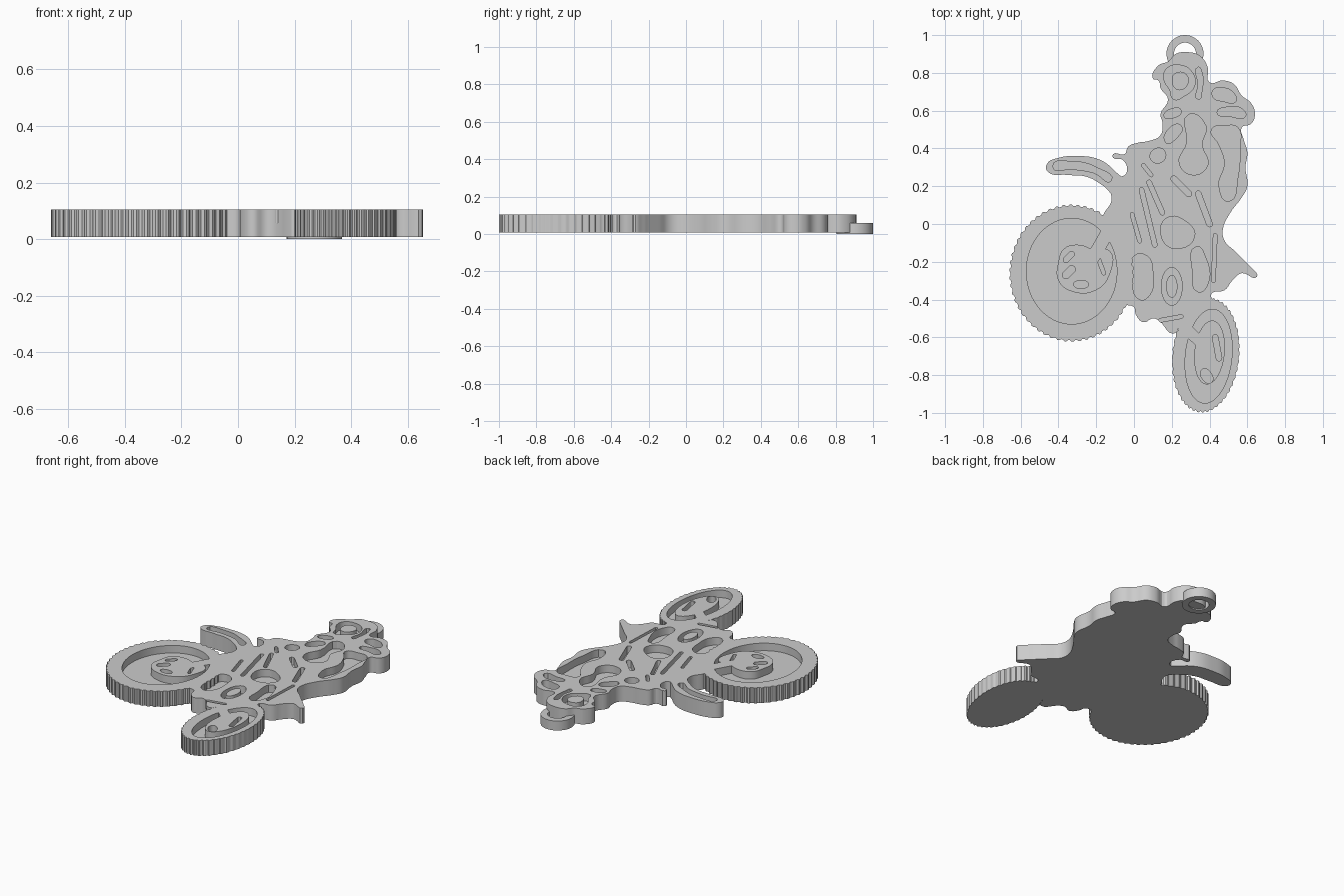
import bpy, bmesh, math

if "Cube" in bpy.data.objects:
    bpy.data.objects.remove(bpy.data.objects["Cube"], do_unlink=True)

UNIT = 0.01  # plan coordinates are written in hundredths
PLATE_BOTTOM, PLATE_TOP, RELIEF_TOP = 0.007, 0.057, 0.105

grey = bpy.data.materials.new("plain grey")
grey.use_nodes = True
grey.diffuse_color = (0.6, 0.6, 0.6, 1)
grey.node_tree.nodes["Principled BSDF"].inputs["Base Color"].default_value = grey.diffuse_color


def blob(*points):
    """Closed smooth loop through the points."""
    return ("BEZIER", points)


def ellipse(cx, cy, rx, ry, tilt=0, knobs=0, depth=0, count=48):
    """Closed ellipse, optionally with tyre knobs around the edge."""
    steps = knobs * 4 if knobs else count
    turn = math.radians(tilt)
    points = []
    for i in range(steps):
        angle = math.tau * i / steps
        grow = 1 - (depth if knobs and i % 4 < 2 else 0)
        u, v = rx * grow * math.cos(angle), ry * grow * math.sin(angle)
        points.append((cx + u * math.cos(turn) - v * math.sin(turn),
                       cy + u * math.sin(turn) + v * math.cos(turn)))
    return ("POLY", points)


def bar(x1, y1, x2, y2, width):
    """Round-ended straight strip."""
    heading = math.atan2(y2 - y1, x2 - x1)
    points = []
    for x, y, start in ((x2, y2, -math.pi / 2), (x1, y1, math.pi / 2)):
        for i in range(7):
            angle = heading + start + math.pi * i / 6
            points.append((x + width / 2 * math.cos(angle), y + width / 2 * math.sin(angle)))
    return ("POLY", points)


def slab(name, loops, bottom, top):
    """Extrude flat loops; inner loops become holes, loops inside those islands."""
    curve = bpy.data.curves.new(name, "CURVE")
    curve.dimensions, curve.fill_mode = "2D", "BOTH"
    curve.resolution_u = 5
    curve.extrude = (top - bottom) / 2
    for kind, points in loops:
        spline = curve.splines.new(kind)
        spline.use_cyclic_u = True
        targets = spline.bezier_points if kind == "BEZIER" else spline.points
        targets.add(len(points) - 1)
        for target, (x, y) in zip(targets, points):
            place = (x * UNIT, y * UNIT, 0)
            if kind == "BEZIER":
                target.co = place
                target.handle_left_type = target.handle_right_type = "AUTO"
            else:
                target.co = (*place, 1)
    source = bpy.data.objects.new(name + " curve", curve)
    bpy.context.collection.objects.link(source)
    depsgraph = bpy.context.evaluated_depsgraph_get()
    mesh = bpy.data.meshes.new_from_object(source.evaluated_get(depsgraph))
    bpy.data.objects.remove(source, do_unlink=True)
    bpy.data.curves.remove(curve)

    bm = bmesh.new()
    bm.from_mesh(mesh)
    bmesh.ops.remove_doubles(bm, verts=bm.verts, dist=0.0001)
    bmesh.ops.recalc_face_normals(bm, faces=bm.faces)
    bmesh.ops.translate(bm, verts=bm.verts, vec=(0, 0, (top + bottom) / 2))
    bm.to_mesh(mesh)
    bm.free()
    mesh.shade_smooth()
    mesh.set_sharp_from_angle(angle=math.radians(30))
    mesh.materials.clear()
    mesh.materials.append(grey)
    part = bpy.data.objects.new(name, mesh)
    bpy.context.collection.objects.link(part)
    return part


def plate_and_relief(name, outline, pockets):
    """Solid backing plate with the raised, pocketed layer on top."""
    slab(name + "_plate", [outline], PLATE_BOTTOM, PLATE_TOP)
    slab(name + "_relief", [outline] + pockets, PLATE_TOP, RELIEF_TOP)


# Rider and bike body outline
helmet_edge = [(13, 76), (10, 77), (13, 84), (18, 86), (22, 90), (28, 91), (35, 89), (39, 83), (40, 75)]
back_edge = [(47, 76), (53, 74), (57, 68), (62, 64), (64, 58), (62, 53), (57, 51), (58, 45),
             (60, 38), (59, 30), (60, 20), (57, 14), (51, 6), (47, -3), (48, -9)]
tail_edge = [(53, -14), (59, -20), (62, -23), (65, -28), (57, -26), (52, -30), (48, -35), (41, -37)]
engine_edge = [(42, -43), (32, -47), (25, -52), (21, -58), (13, -51), (10, -50), (5, -52), (1, -48),
               (0, -44), (-5, -42), (-4, -30), (-5, -15), (-11, 0), (-16, 3), (-12, 12), (-12, 18)]
bar_edge = [(-9, 24), (-4, 27), (-6, 34), (-11, 35), (-11, 37), (-5, 37), (-3, 41), (2, 43),
            (8, 44), (14, 47), (15, 54), (14, 58), (18, 66), (14, 72)]
body_outline = blob(*helmet_edge, *back_edge, *tail_edge, *engine_edge, *bar_edge)

# Helmet, shoulder and clothing pockets
rider_pockets = [
    blob((16, 76), (17, 82), (25, 84), (31, 80), (32, 73), (27, 68), (21, 66), (19, 71)),
    blob((20, 76), (22, 80), (28, 79), (28, 73), (23, 71)),
    blob((34, 83), (36, 80), (36, 71), (34, 66), (34, 74)),
    blob((42, 71), (48, 72), (53, 69), (54, 65), (47, 65), (42, 67)),
    blob((44, 59), (50, 62), (57, 61), (59, 57), (51, 57)),
    blob((41, 50), (48, 52), (55, 51), (56, 40), (55, 25), (50, 12), (45, 20), (48, 32), (45, 42)),
    blob((29, 58), (38, 52), (36, 42), (39, 31), (31, 26), (24, 32), (28, 43)),
    blob((16, 57), (20, 61), (25, 60), (20, 56)),
    blob((19, 51), (25, 52), (22, 45), (17, 43)),
    blob((9, 34), (10, 39), (16, 39), (15, 33)),
    bar(21, 24, 29, 16, 3),
]

# Frame, engine and side panel pockets
bike_pockets = [
    bar(4, 18, 11, -11, 2.5),
    bar(8, 22, 15, 6, 2.5),
    bar(5, 31, 9, 26, 2),
    bar(-1, 5, 3, -9, 2),
    bar(34, 16, 40, 0, 3),
    bar(43, -6, 42, -30, 2),
    bar(14, -51, 25, -49, 2),
    blob((17, 3), (28, 1), (32, -7), (22, -13), (15, -8)),
    blob((0, -17), (7, -17), (10, -26), (8, -38), (3, -40), (-1, -29)),
    blob((33, -12), (38, -18), (39, -32), (34, -36), (31, -25)),
    ellipse(20, -33, 5.5, 10),
    ellipse(20, -33, 3, 6),
]
plate_and_relief("rider_and_body", body_outline, rider_pockets + bike_pockets)

# Front wheel: knobbly tyre with sunken rim, raised hub and fork
plate_and_relief("front_wheel",
                 ellipse(-33, -26, 33, 36.3, knobs=54, depth=0.022),
                 [ellipse(-33, -25, 24, 28)])
hub_outline = blob((-40, -20), (-37, -13), (-29, -11), (-20, -14), (-13, -14),
                   (-13, -27), (-20, -35), (-32, -36), (-40, -30))
hub_pockets = [bar(-36, -19, -33, -16, 3), bar(-36, -27, -33, -24, 4),
               ellipse(-28, -32, 4, 2.2), bar(-19, -18, -16, -26, 2)]
slab("front_hub", [hub_outline] + hub_pockets, PLATE_TOP, RELIEF_TOP)
slab("front_fork", [bar(-23, -20, -1, 18, 7), bar(-15, -3, -3, 17, 2)], PLATE_TOP, RELIEF_TOP)

# Rear wheel: narrow tilted tyre with raised hub and swingarm
plate_and_relief("rear_wheel",
                 ellipse(38, -69.5, 17.8, 30.5, tilt=-6, knobs=44, depth=0.025),
                 [ellipse(39.5, -70, 12.3, 25, tilt=-6),
                  ellipse(40, -68, 8, 17, tilt=-6),
                  blob((36, -77), (40, -78), (41, -84), (37, -83)),
                  bar(43, -60, 45, -71, 3)])
slab("swingarm", [bar(26, -54, 40, -67, 6)], PLATE_TOP, RELIEF_TOP)

# Front fender
plate_and_relief("front_fender",
                 blob((-46, 28), (-46, 32), (-40, 35), (-31, 36), (-18, 34), (-9, 27), (-3, 20),
                      (-8, 14), (-16, 20), (-25, 25), (-35, 26)),
                 [blob((-43, 30.5), (-32, 33), (-20, 30), (-12, 23), (-21, 27), (-32, 29))])

# Hanging ring
slab("hanging_ring", [ellipse(27, 90.2, 9.8, 9.8), ellipse(27, 90.2, 5.8, 5.8)], 0, 0.06)
